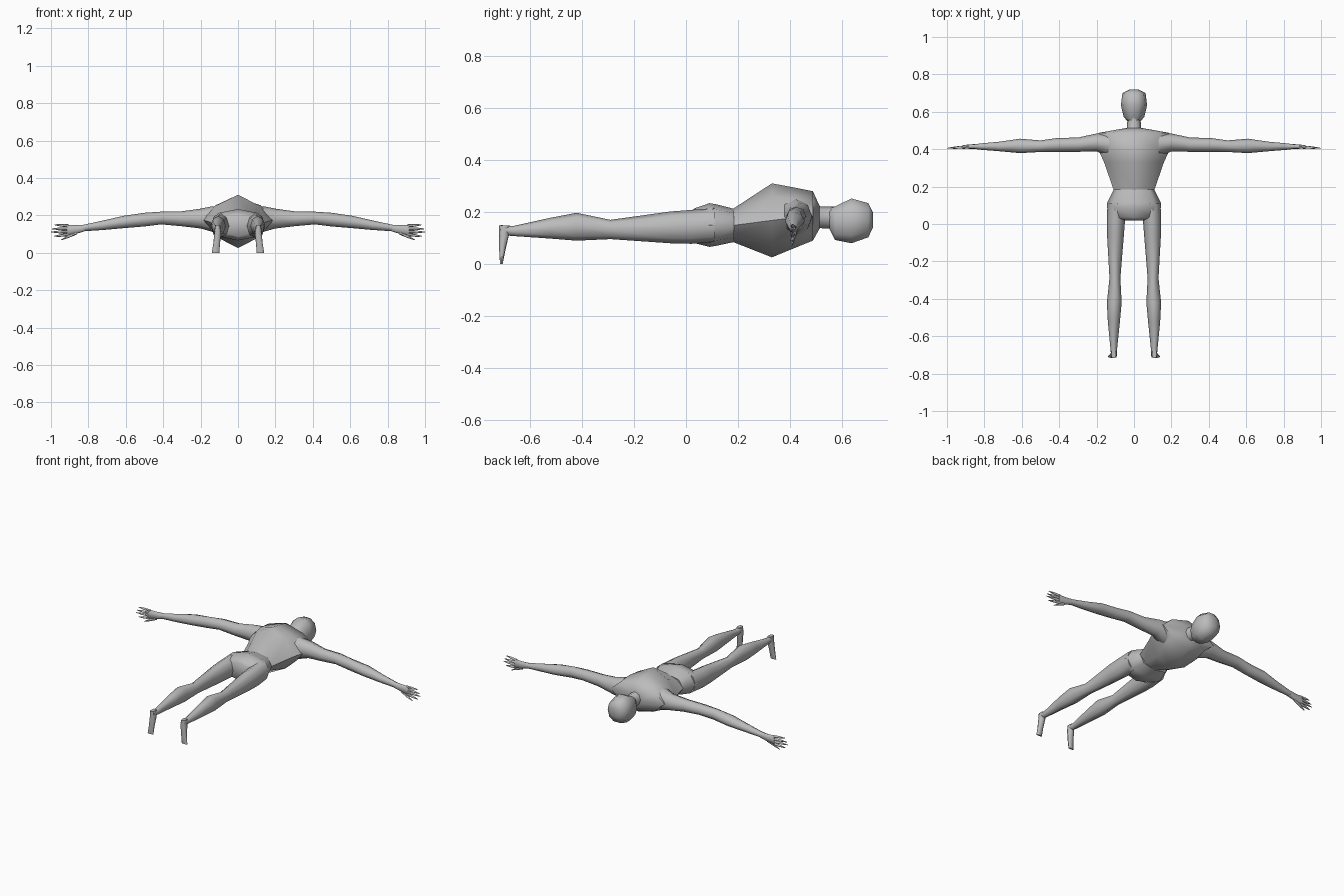
import bpy, bmesh, math
from mathutils import Vector

skin = bpy.data.materials.new("grey skin")
skin.diffuse_color = (0.5, 0.5, 0.5, 1)


def loft(name, axis, rings, sides=8, power=1.0, mirror=False):
    """Skin closed rings (position, a min, a max, b min, b max) along an axis."""
    bm = bmesh.new()
    loops = []
    for pos, a0, a1, b0, b1 in rings:
        loop = []
        for i in range(sides):
            t = 2 * math.pi * i / sides
            c, s = math.cos(t), math.sin(t)
            a = (a0 + a1) / 2 + (a1 - a0) / 2 * math.copysign(abs(c) ** power, c)
            b = (b0 + b1) / 2 + (b1 - b0) / 2 * math.copysign(abs(s) ** power, s)
            co = {"x": (pos, a, b), "y": (a, pos, b), "z": (a, b, pos)}[axis]
            loop.append(bm.verts.new(co))
        loops.append(loop)
    for p, q in zip(loops, loops[1:]):
        for i in range(sides):
            j = (i + 1) % sides
            bm.faces.new((p[i], p[j], q[j], q[i]))
    bm.faces.new(loops[0])
    bm.faces.new(loops[-1])
    return finish(name, bm, mirror)


def finish(name, bm, mirror):
    bmesh.ops.recalc_face_normals(bm, faces=bm.faces)
    if mirror:
        geo = bmesh.ops.duplicate(bm, geom=bm.verts[:] + bm.edges[:] + bm.faces[:])["geom"]
        for v in geo:
            if isinstance(v, bmesh.types.BMVert):
                v.co.x = -v.co.x
        bmesh.ops.reverse_faces(bm, faces=[f for f in geo if isinstance(f, bmesh.types.BMFace)])
    me = bpy.data.meshes.new(name)
    bm.to_mesh(me)
    bm.free()
    me.materials.append(skin)
    ob = bpy.data.objects.new(name, me)
    bpy.context.collection.objects.link(ob)
    bpy.context.view_layer.objects.active = ob
    ob.select_set(True)
    bpy.ops.object.shade_smooth_by_angle(angle=math.radians(60))
    ob.select_set(False)
    return ob


# Torso: deep ridged chest, narrow waist
loft("torso", "y", [
    (0.15, -0.115, 0.115, 0.085, 0.212),
    (0.18, -0.108, 0.108, 0.085, 0.212),
    (0.33, -0.16, 0.16, 0.026, 0.31),
    (0.40, -0.192, 0.192, 0.055, 0.297),
    (0.487, -0.19, 0.19, 0.09, 0.28),
    (0.512, -0.05, 0.05, 0.135, 0.225)], power=1.3)

# Hips
loft("hips", "y", [
    (0.02, -0.06, 0.06, 0.085, 0.205),
    (0.035, -0.13, 0.13, 0.08, 0.215),
    (0.09, -0.144, 0.144, 0.066, 0.234),
    (0.115, -0.143, 0.143, 0.07, 0.23),
    (0.185, -0.108, 0.108, 0.085, 0.212)], power=0.85)

# Neck and head, face down
loft("neck", "y", [
    (0.49, -0.05, 0.05, 0.13, 0.235),
    (0.515, -0.037, 0.037, 0.138, 0.222),
    (0.58, -0.035, 0.035, 0.135, 0.22)])
loft("head", "y", [
    (0.55, -0.035, 0.035, 0.135, 0.215),
    (0.572, -0.055, 0.055, 0.09, 0.224),
    (0.635, -0.07, 0.07, 0.076, 0.256),
    (0.70, -0.062, 0.062, 0.10, 0.237),
    (0.718, -0.025, 0.025, 0.14, 0.20)], sides=10, power=0.9)

# Legs
loft("legs", "y", [
    (0.11, 0.04, 0.142, 0.085, 0.215),
    (0.02, 0.048, 0.145, 0.078, 0.208),
    (-0.06, 0.054, 0.144, 0.08, 0.202),
    (-0.29, 0.073, 0.131, 0.096, 0.17),
    (-0.42, 0.066, 0.145, 0.09, 0.197),
    (-0.52, 0.075, 0.14, 0.098, 0.178),
    (-0.665, 0.09, 0.126, 0.108, 0.146),
    (-0.712, 0.094, 0.122, 0.112, 0.15)], mirror=True)

# Feet pointing down
loft("feet", "z", [
    (0.148, 0.096, 0.122, -0.718, -0.675),
    (0.11, 0.09, 0.126, -0.717, -0.68),
    (0.05, 0.096, 0.132, -0.717, -0.694),
    (0.0, 0.10, 0.14, -0.714, -0.704)], power=0.7, mirror=True)

# Arms
loft("arms", "x", [
    (0.13, 0.36, 0.485, 0.11, 0.25),
    (0.20, 0.388, 0.484, 0.13, 0.236),
    (0.30, 0.386, 0.462, 0.142, 0.222),
    (0.41, 0.386, 0.46, 0.152, 0.22),
    (0.50, 0.385, 0.447, 0.141, 0.214),
    (0.61, 0.379, 0.456, 0.132, 0.198),
    (0.72, 0.389, 0.44, 0.122, 0.173),
    (0.83, 0.398, 0.43, 0.115, 0.149)], mirror=True)

# Palms
loft("palms", "x", [
    (0.82, 0.398, 0.43, 0.115, 0.15),
    (0.87, 0.402, 0.426, 0.10, 0.149),
    (0.915, 0.403, 0.422, 0.092, 0.15)], power=0.8, mirror=True)

# Fingers and thumb: tapered prisms fanning out
bm = bmesh.new()
fingers = [((0.905, 0.144), (0.982, 0.150)), ((0.91, 0.128), (0.995, 0.128)),
           ((0.91, 0.112), (1.0, 0.111)), ((0.905, 0.098), (0.985, 0.088)),
           ((0.865, 0.106), (0.945, 0.069))]
for (x0, z0), (x1, z1) in fingers:
    p, q = Vector((x0, 0.412, z0)), Vector((x1, 0.405, z1))
    side = (q - p).cross(Vector((0, 1, 0))).normalized()
    loops = []
    for c, r in ((p, 0.0085), (p.lerp(q, 0.55), 0.007), (q, 0.002)):
        loops.append([bm.verts.new(c + side * r * math.cos(k * math.pi / 3)
                                   + Vector((0, r * math.sin(k * math.pi / 3), 0)))
                      for k in range(6)])
    for a, b in zip(loops, loops[1:]):
        for k in range(6):
            bm.faces.new((a[k], a[(k + 1) % 6], b[(k + 1) % 6], b[k]))
    bm.faces.new(loops[0])
    bm.faces.new(loops[-1])
finish("fingers", bm, True)
